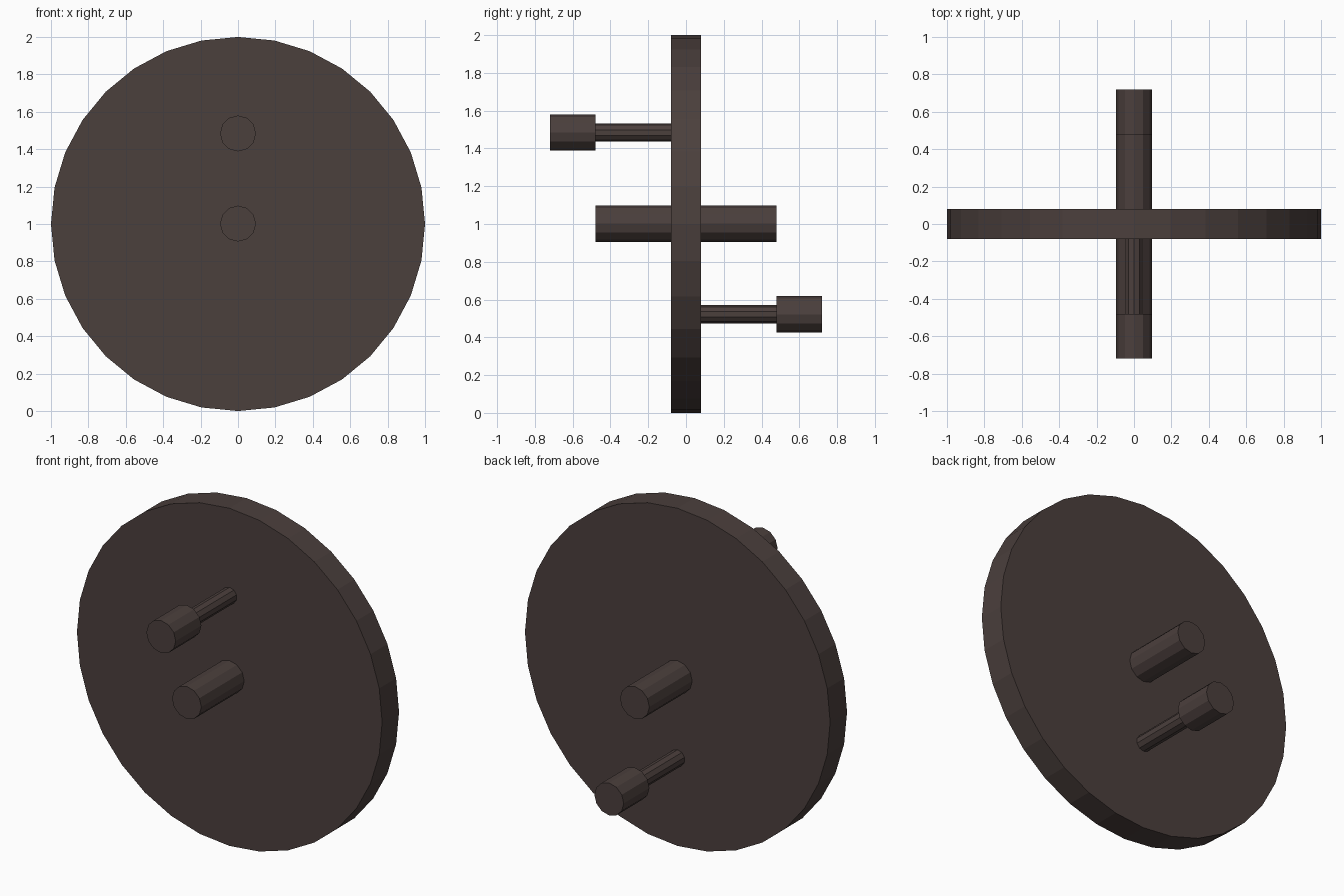
import bpy
import math

if "Cube" in bpy.data.objects:
    bpy.data.objects.remove(bpy.data.objects["Cube"])

mat = bpy.data.materials.new("dark_brown")
mat.diffuse_color = (0.07, 0.05, 0.046, 1)
mat.use_nodes = True
mat.node_tree.nodes["Principled BSDF"].inputs["Base Color"].default_value = mat.diffuse_color


def rod(name, sides, radius, y0, y1, z):
    """Flat-shaded cylinder along y, with a corner at the top."""
    bpy.ops.mesh.primitive_cylinder_add(
        vertices=sides, radius=radius, depth=abs(y1 - y0),
        location=(0, (y0 + y1) / 2, z), rotation=(math.pi / 2, 0, 0))
    ob = bpy.context.object
    ob.name = name
    bpy.ops.object.transform_apply(location=False, rotation=True, scale=True)
    ob.data.materials.append(mat)
    return ob


# Disc and the axle through its middle
rod("disc", 32, 1.0, -0.079, 0.079, 1.0)
rod("axle", 12, 0.096, -0.48, 0.48, 1.002)

# Thin stem and thick handle on each face, opposite each other
for label, side, z in (("front", -1, 1.484), ("back", 1, 0.522)):
    rod(label + "_stem", 10, 0.048, side * 0.07, side * 0.48, z)
    rod(label + "_handle", 12, 0.096, side * 0.48, side * 0.72, z)
